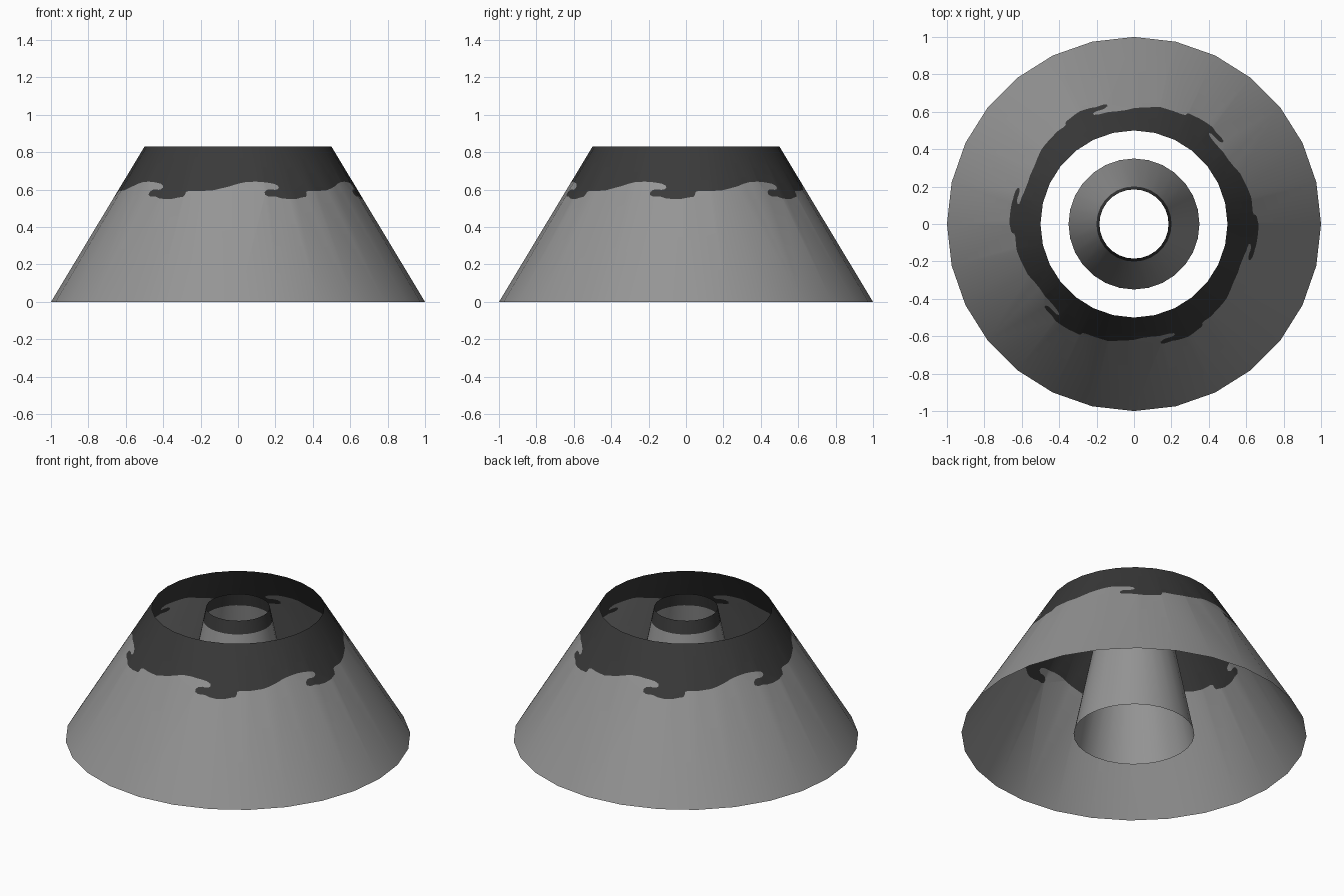
import bpy
import math
from mathutils import Vector
from mathutils.geometry import delaunay_2d_cdt

if "Cube" in bpy.data.objects:
    bpy.data.objects.remove(bpy.data.objects["Cube"])

SIDES, HEIGHT = 28, 0.83
STEP = 360 / SIDES


def material(name, value):
    m = bpy.data.materials.new(name)
    m.diffuse_color = (value, value, value, 1)
    m.use_nodes = True
    m.node_tree.nodes["Principled BSDF"].inputs["Base Color"].default_value = m.diffuse_color
    return m


GREY = material("stone grey", 0.30)
DARK = material("dark charcoal", 0.042)


def cone_point(angle, z, r0, r1):
    """Point on a flat-sided cone wall; angle in degrees."""
    r = r0 + (r1 - r0) * z / HEIGHT
    k = math.floor(angle / STEP + 1e-6)
    t = angle / STEP - k
    a, b = (math.radians(STEP * (k + i)) for i in (0, 1))
    return (r * ((1 - t) * math.cos(a) + t * math.cos(b)),
            r * ((1 - t) * math.sin(a) + t * math.sin(b)), z)


def shell(name, r0, r1, line, start):
    """Open cone cut along a paint line of (angle, z); dark above the line."""
    pts, edges = [Vector(p) for p in line], []
    edges += [(i, i + 1) for i in range(len(line) - 1)]
    # facet edges and rims as cut constraints
    base = len(pts)
    for i in range(SIDES + 1):
        u = start + i * STEP
        pts += [Vector((u, 0)), Vector((u, HEIGHT))]
        j = base + 2 * i
        edges.append((j, j + 1))
        if i:
            edges += [(j - 2, j), (j - 1, j + 1)]
    # angles are scaled so that triangles are well shaped
    s = 0.0125
    out = delaunay_2d_cdt([Vector((p.x * s, p.y)) for p in pts], edges, [], 0, 1e-5)
    flat, faces = out[0], out[2]
    verts, index, remap = [], {}, []
    for p in flat:
        co = cone_point(p.x / s, p.y, r0, r1)
        key = tuple(round(c, 4) for c in co)
        if key not in index:
            index[key] = len(verts)
            verts.append(co)
        remap.append(index[key])
    polys, mats = [], []
    for f in faces:
        ids = [remap[i] for i in f]
        if len(set(ids)) < 3:
            continue
        cx = sum(flat[i].x for i in f) / len(f) / s
        cz = sum(flat[i].y for i in f) / len(f)
        # count line crossings above the face centre
        n = 0
        for (xa, za), (xb, zb) in zip(line, line[1:]):
            if (xa > cx) != (xb > cx):
                n += za + (zb - za) * (cx - xa) / (xb - xa) > cz
        polys.append(ids)
        mats.append(1 if n % 2 == 0 else 0)
    me = bpy.data.meshes.new(name)
    me.from_pydata(verts, [], polys)
    me.materials.append(GREY)
    me.materials.append(DARK)
    for p, m in zip(me.polygons, mats):
        p.material_index = m
        p.use_smooth = True
    me.update()
    ob = bpy.data.objects.new(name, me)
    bpy.context.collection.objects.link(ob)


# one curling wave of the paint edge: (degrees, height), repeats every 60
WAVE = [(-28.3, .617), (-24, .632), (-20, .641), (-15, .643), (-10, .639),
        (-6, .632), (-4, .622), (-3.6, .61), (-4.5, .602), (-6, .599),
        (-8, .602), (-10, .599), (-11.3, .588), (-11.3, .572), (-9.5, .563),
        (-6, .563), (-3.5, .554), (0, .55), (4, .551), (7, .558), (9.5, .562),
        (10.3, .573), (10.5, .588), (12, .594), (17, .592), (24, .597)]
START = 2 * STEP
SHIFT = START + 28.3
wave_line = [(u + SHIFT + 60 * k, z) for k in range(6) for u, z in WAVE]
wave_line[0] = (START, .617)
wave_line.append((START + 360, .617))

# outer cone wall with wavy dark top
shell("outer_cone", 1.0, 0.5, wave_line, START)
# inner chimney with straight dark rim
shell("inner_tube", 0.35, 0.185, [(0, .75), (360, .75)], 0)
